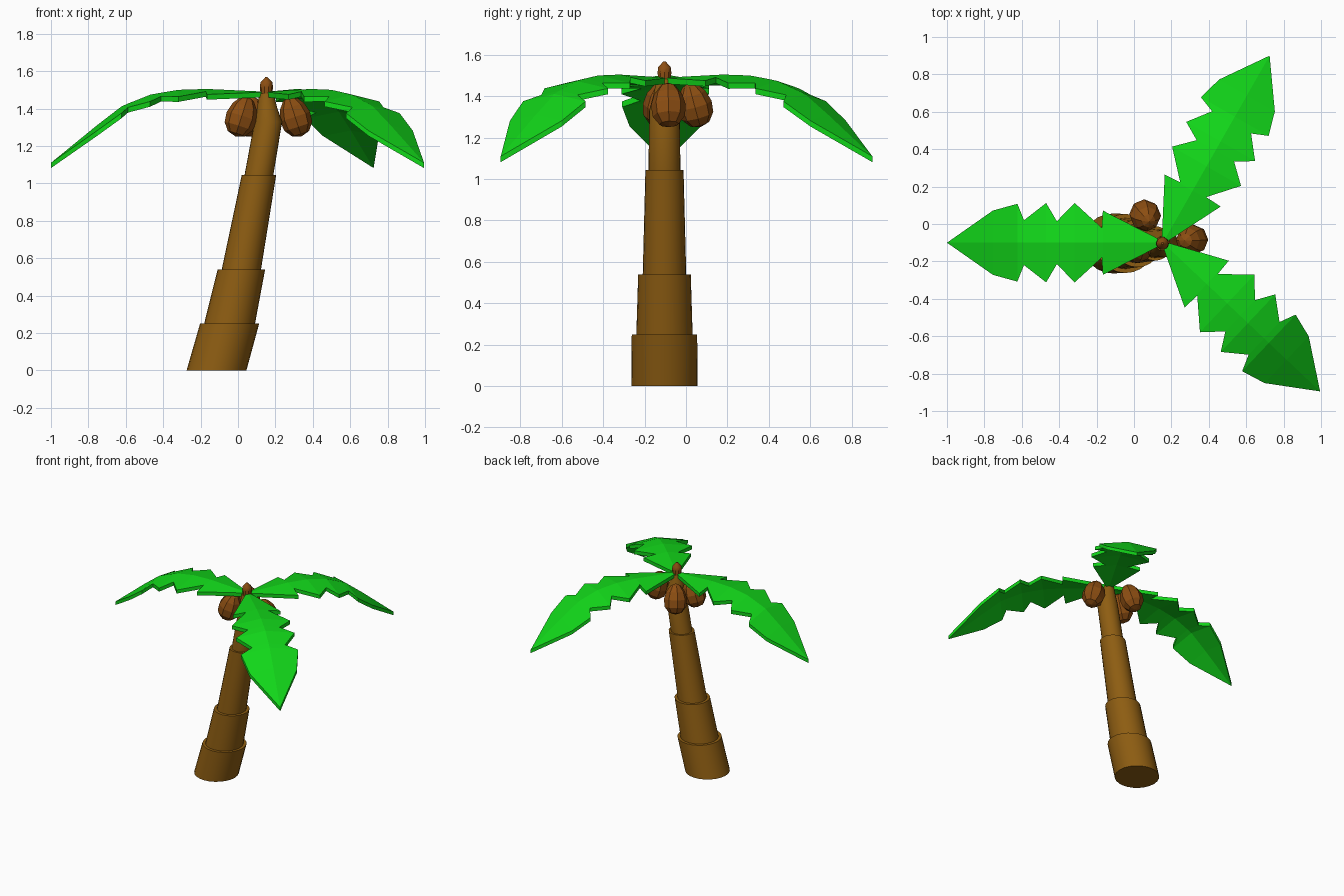
import bpy, bmesh, math
from mathutils import Vector, Matrix

if "Cube" in bpy.data.objects:
    bpy.data.objects.remove(bpy.data.objects["Cube"])


def material(name, rgb):
    m = bpy.data.materials.new(name)
    m.diffuse_color = (*rgb, 1)
    m.use_nodes = True
    m.node_tree.nodes["Principled BSDF"].inputs["Base Color"].default_value = m.diffuse_color
    return m


BARK = material("bark", (0.27, 0.11, 0.006))
LEAF = material("leaf", (0.006, 0.68, 0.01))
NUT = material("nut", (0.26, 0.075, 0.006))


def finish(bm, name, mat):
    bmesh.ops.recalc_face_normals(bm, faces=bm.faces)
    me = bpy.data.meshes.new(name)
    bm.to_mesh(me)
    bm.free()
    me.materials.append(mat)
    ob = bpy.data.objects.new(name, me)
    bpy.context.collection.objects.link(ob)
    return ob


def smooth(ob):
    bpy.ops.object.select_all(action='DESELECT')
    ob.select_set(True)
    bpy.context.view_layer.objects.active = ob
    bpy.ops.object.shade_smooth_by_angle(angle=math.radians(35))


def stack(name, rings, mat, sides=24, cy=-0.104):
    """Capped, leaning tube through horizontal rings (x, z, radius)."""
    bm = bmesh.new()
    loops = []
    for x, z, r in rings:
        loops.append([bm.verts.new((x + r * math.cos(2 * math.pi * i / sides),
                                    cy + r * math.sin(2 * math.pi * i / sides), z))
                      for i in range(sides)])
    for a, b in zip(loops, loops[1:]):
        for i in range(sides):
            j = (i + 1) % sides
            bm.faces.new((a[i], a[j], b[j], b[i]))
    bm.faces.new(loops[0])
    bm.faces.new(loops[-1])
    smooth(finish(bm, name, mat))


# leaning trunk in four stepped sections
stack("trunk_base", [(-0.115, 0, 0.16), (-0.045, 0.25, 0.158)], BARK)
stack("trunk_lower", [(-0.045, 0.25, 0.136), (0.018, 0.54, 0.127)], BARK)
stack("trunk_middle", [(0.018, 0.54, 0.105), (0.112, 1.045, 0.092)], BARK)
stack("trunk_upper", [(0.112, 1.045, 0.077), (0.162, 1.33, 0.074), (0.156, 1.4, 0.055),
                      (0.152, 1.48, 0.038)], BARK)
# little bud on top
stack("crown_bud", [(0.152, 1.46, 0.03), (0.152, 1.515, 0.035), (0.152, 1.54, 0.032),
                    (0.152, 1.568, 0.006)], NUT, 10)

# coconuts: faceted eggs leaning in towards the trunk top
for i, (x, y) in enumerate([(0.305, -0.085), (0.062, 0.042), (0.02, -0.125)]):
    bm = bmesh.new()
    bmesh.ops.create_uvsphere(bm, u_segments=8, v_segments=6, radius=1)
    for v in bm.verts:
        taper = 1 - 0.15 * v.co.z
        v.co = Vector((v.co.x * taper * 0.084, v.co.y * taper * 0.084, v.co.z * 0.112))
    out = Vector((x - 0.155, y + 0.1, 0)).normalized()
    lean = Matrix.Rotation(math.radians(-18), 4, Vector((-out.y, out.x, 0)))
    bm.transform(Matrix.Translation((x, y, 1.358)) @ lean)
    finish(bm, f"coconut_{i + 1}", NUT)

# frond shape: (distance, half width) outline and (distance, height) spine
OUTLINE = [(0, 0.008), (0.32, 0.172), (0.326, 0.08), (0.47, 0.212), (0.565, 0.115),
           (0.622, 0.212), (0.74, 0.12), (0.775, 0.208), (0.905, 0.172)]
SPINE = [(0, 1.49), (0.32, 1.505), (0.48, 1.5), (0.62, 1.475), (0.77, 1.415),
         (0.9, 1.315), (1.15, 1.11)]


def spine_z(s):
    for (a, za), (b, zb) in zip(SPINE, SPINE[1:]):
        if s <= b:
            return za + (zb - za) * (s - a) / (b - a)


def frond(name, tip):
    start = Vector((0.155, -0.1, 0))
    d = Vector((*tip, 0)) - start
    scale = d.length / 1.15
    u = d.normalized()
    n = Vector((-u.y, u.x, 0))
    bm = bmesh.new()
    top = []
    for s, w in OUTLINE:
        z = spine_z(s)
        top.append([bm.verts.new(start + u * s * scale + n * w * k
                                 + Vector((0, 0, z - 0.17 * w * abs(k))))
                    for k in (-1, 0, 1)])
    end = bm.verts.new(start + d + Vector((0, 0, spine_z(1.15))))
    for a, b in zip(top, top[1:]):
        bm.faces.new((a[0], b[0], b[1], a[1]))
        bm.faces.new((a[1], b[1], b[2], a[2]))
    a = top[-1]
    bm.faces.new((a[0], end, a[1]))
    bm.faces.new((a[1], end, a[2]))
    # give the leaf thickness downwards
    geo = bmesh.ops.extrude_face_region(bm, geom=bm.faces[:], use_keep_orig=True)["geom"]
    for v in geo:
        if isinstance(v, bmesh.types.BMVert):
            v.co.z -= 0.028
    finish(bm, name, LEAF)


frond("frond_left", (-1, -0.1))
frond("frond_back", (0.725, 0.9))
frond("frond_front", (0.995, -0.895))
